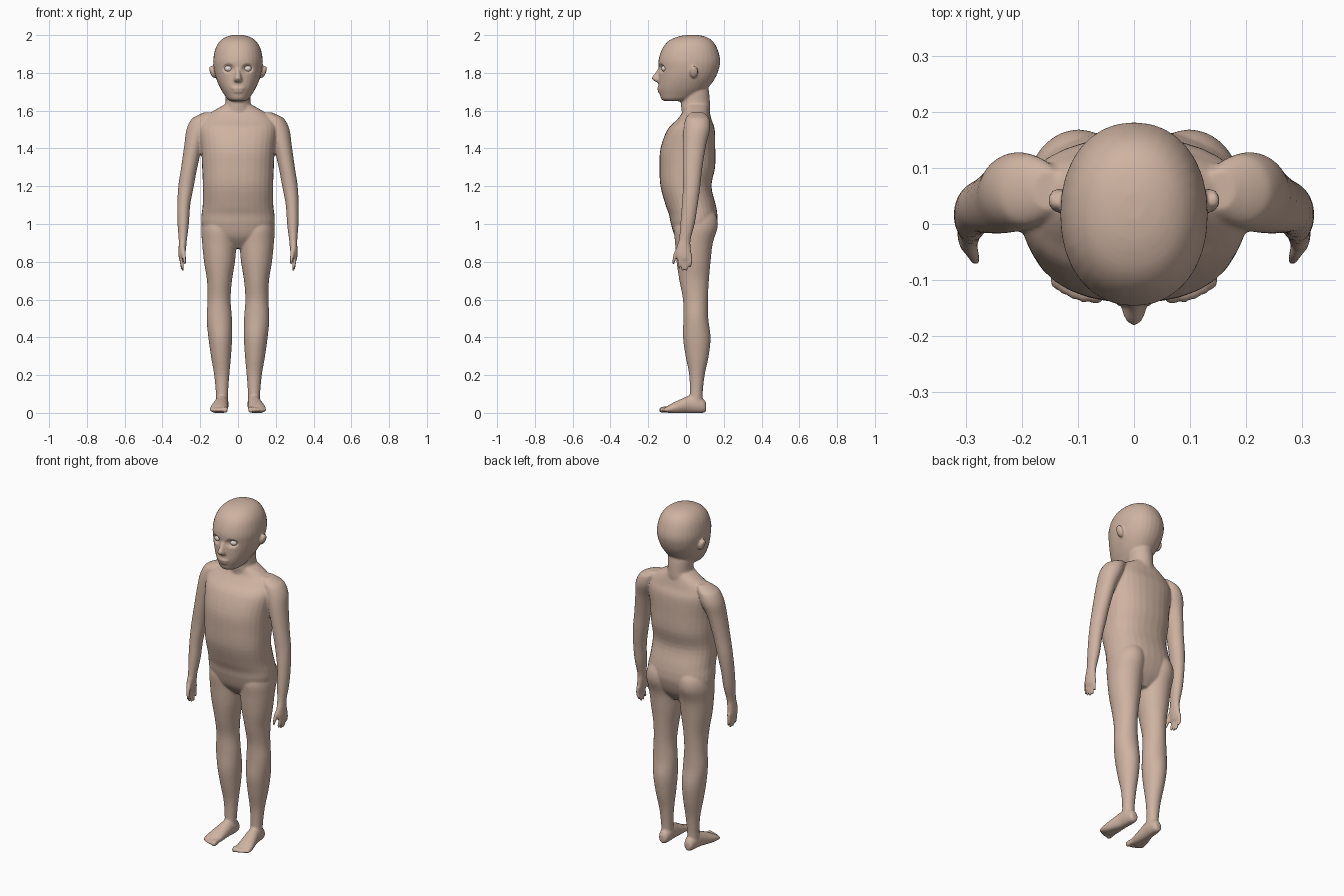
import bpy, bmesh, math
from mathutils import Vector, Matrix

SEG = 32
bm = bmesh.new()


def catmull(p, q, r, s, t):
    return [0.5 * (2*b + (c-a)*t + (2*a-5*b+4*c-d)*t*t + (3*b-a-3*c+d)*t**3)
            for a, b, c, d in zip(p, q, r, s)]


def loft(rows, axis='z', side=1, power=2.0, steps=4):
    """Closed skin through elliptical rings (position, centre a, centre b, radius a, radius b)."""
    fine = []
    for i in range(len(rows) - 1):
        p, s = rows[max(i-1, 0)], rows[min(i+2, len(rows)-1)]
        for k in range(steps):
            fine.append(catmull(p, rows[i], rows[i+1], s, k/steps))
    fine.append(rows[-1])
    rings = []
    for t, a, b, ra, rb in fine:
        ring = []
        for j in range(SEG):
            ang = 2*math.pi*j/SEG
            c, s = math.cos(ang), math.sin(ang)
            u = a + max(ra, .002)*math.copysign(abs(c)**(2/power), c)
            v = b + max(rb, .002)*math.copysign(abs(s)**(2/power), s)
            co = (side*u, v, t) if axis == 'z' else (side*u, t, max(v, 0))
            ring.append(bm.verts.new(co))
        rings.append(ring)
    for r0, r1 in zip(rings, rings[1:]):
        for j in range(SEG):
            k = (j+1) % SEG
            bm.faces.new((r0[j], r0[k], r1[k], r1[j]))
    bm.faces.new(rings[0][::-1])
    bm.faces.new(rings[-1])


def ball(center, radii, tilt=0):
    m = (Matrix.Translation(center) @ Matrix.Rotation(tilt, 4, 'Y')
         @ Matrix.Diagonal((*radii, 1)))
    bmesh.ops.create_uvsphere(bm, u_segments=20, v_segments=14, radius=1, matrix=m)


# Torso
loft([(.87, 0, .045, .05, .05), (.93, 0, .042, .165, .098), (1.0, 0, .042, .193, .122),
      (1.05, 0, .038, .193, .128), (1.1, 0, .025, .187, .133), (1.2, 0, .0, .186, .135),
      (1.3, 0, .007, .19, .147), (1.4, 0, .01, .195, .145), (1.5, 0, .027, .205, .125),
      (1.55, 0, .043, .19, .093), (1.59, 0, .053, .145, .073), (1.63, 0, .052, .075, .065)],
     power=2.3)

# Neck and head
loft([(1.56, 0, .05, .085, .07), (1.6, 0, .052, .08, .075), (1.64, 0, .05, .066, .077),
      (1.7, 0, .05, .066, .072), (1.76, 0, .04, .06, .07)])
loft([(1.65, 0, -.06, .035, .05), (1.66, 0, -.05, .055, .08), (1.685, 0, -.032, .073, .107),
      (1.72, 0, -.015, .094, .131), (1.77, 0, .004, .116, .149), (1.82, 0, .015, .128, .159),
      (1.87, 0, .018, .131, .163), (1.93, 0, .02, .119, .145), (1.97, 0, .024, .094, .115),
      (1.992, 0, .03, .06, .072), (2.001, 0, .033, .02, .025)], power=2.15)

# Nose
loft([(1.83, 0, -.135, .008, .008), (1.80, 0, -.143, .013, .02), (1.775, 0, -.15, .019, .031),
      (1.76, 0, -.148, .022, .024), (1.75, 0, -.143, .014, .012)])

# Lips
ball((0, -.138, 1.718), (.035, .015, .009))
ball((0, -.135, 1.702), (.03, .015, .009))

for s in (1, -1):
    # Ears
    ball((s*.135, .042, 1.805), (.014, .022, .034), s*.35)

    # Arms and palms
    loft([(1.59, .15, .06, .03, .035), (1.57, .175, .06, .05, .055), (1.55, .193, .06, .057, .065),
          (1.5, .212, .057, .061, .07), (1.42, .235, .045, .049, .062), (1.3, .258, .035, .043, .052),
          (1.2, .275, .03, .041, .046), (1.1, .287, .02, .034, .042), (1.0, .29, .008, .03, .038),
          (.92, .292, -.006, .022, .031), (.88, .294, -.012, .02, .037),
          (.84, .297, -.012, .018, .041), (.81, .299, -.008, .013, .038)], side=s)

    # Fingers
    for y, tip in ((.024, .77), (.004, .752), (-.016, .752), (-.036, .762)):
        loft([(.84, .297, y, .01, .01), (.80, .299, y, .0095, .0085), (tip+.012, .294, y-.002, .009, .0075),
              (tip, .292, y-.002, .004, .004)], side=s)
    # Thumb
    loft([(.885, .292, -.03, .01, .014), (.85, .288, -.05, .011, .013),
          (.81, .283, -.063, .009, .009), (.785, .28, -.066, .005, .005)], side=s)

    # Legs
    loft([(1.09, .085, .07, .05, .06), (1.04, .094, .062, .085, .1), (.98, .1, .052, .094, .115),
          (.9, .099, .042, .091, .1), (.8, .098, .04, .082, .09), (.7, .098, .043, .066, .078),
          (.6, .1, .05, .061, .066), (.5, .099, .052, .067, .066), (.4, .094, .057, .063, .073),
          (.3, .09, .059, .053, .061), (.2, .086, .058, .04, .041), (.1, .085, .054, .032, .034),
          (.03, .085, .052, .032, .036)], side=s)

    # Feet
    loft([(.107, .083, .03, .015, .02), (.095, .083, .035, .027, .035), (.06, .084, .045, .034, .047),
          (.02, .087, .045, .036, .047), (-.02, .093, .036, .041, .04), (-.06, .099, .026, .046, .032),
          (-.09, .102, .02, .046, .022), (-.105, .103, .018, .042, .014)], 'y', s)
    # Toes
    for x, y, r in ((.068, -.14, .015), (.089, -.138, .011), (.107, -.132, .0105),
                    (.124, -.124, .0105), (.14, -.113, .010)):
        loft([(-.07, x*.9+.01, .02, r, r), (y+.015, x, .017, r, r*1.1),
              (y+.004, x, .015, r*.85, r*.85), (y-.003, x, .014, r*.3, r*.3)], 'y', s)

# Fuse the parts into one smooth skin
mesh = bpy.data.meshes.new("body_parts")
bm.to_mesh(mesh)
bm.free()
source = bpy.data.objects.new("body_parts", mesh)
bpy.context.collection.objects.link(source)
rem = source.modifiers.new("fuse", 'REMESH')
rem.mode = 'VOXEL'
rem.voxel_size = .0058
smo = source.modifiers.new("soften", 'SMOOTH')
smo.factor = .5
smo.iterations = 5
deps = bpy.context.evaluated_depsgraph_get()
skin = bpy.data.meshes.new_from_object(source.evaluated_get(deps))
bpy.data.objects.remove(source)
body = bpy.data.objects.new("body", skin)
bpy.context.collection.objects.link(body)

# Eye sockets pressed into the face
for v in skin.vertices:
    if v.co.y < -.05 and v.co.z > 1.75:
        d = math.hypot((abs(v.co.x) - .05)/.034, (v.co.z - 1.823)/.027)
        if d < 1:
            v.co.y += .018*(1 - d*d)**1.2
for p in skin.polygons:
    p.use_smooth = True


def paint(obj, name, color):
    mat = bpy.data.materials.get(name) or bpy.data.materials.new(name)
    mat.diffuse_color = (*color, 1)
    obj.data.materials.clear()
    obj.data.materials.append(mat)


paint(body, "skin", (.62, .45, .36))

# Eyeballs
for s, label in ((1, "left"), (-1, "right")):
    bpy.ops.mesh.primitive_uv_sphere_add(segments=24, ring_count=16, radius=1,
                                         location=(s*.05, -.112, 1.823))
    eye = bpy.context.object
    eye.name = "eyeball_" + label
    eye.scale = (.021, .018, .017)
    bpy.ops.object.shade_smooth()
    paint(eye, "eye", (.8, .72, .66))
